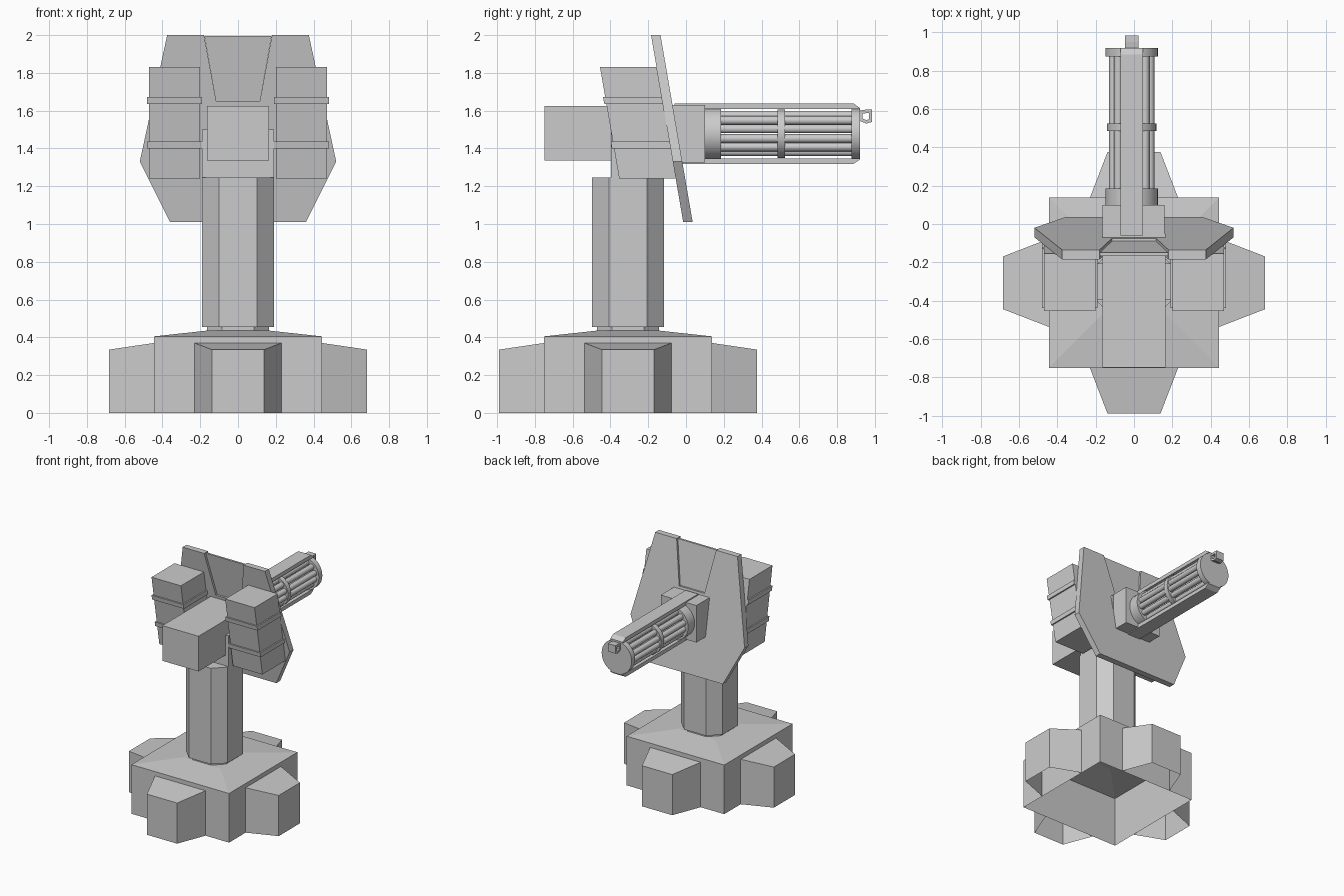
import bpy, bmesh, math
from mathutils import Matrix

if "Cube" in bpy.data.objects:
    bpy.data.objects.remove(bpy.data.objects["Cube"])

CY = -0.307            # y centre of pedestal
GX, GZ = -0.012, 1.478  # gun axis


def loft(name, rings, cap_start=True, cap_end=True):
    """Skin a list of equal-length point rings."""
    bm = bmesh.new()
    vs = [[bm.verts.new(p) for p in r] for r in rings]
    n = len(rings[0])
    for a, b in zip(vs, vs[1:]):
        for i in range(n):
            bm.faces.new((a[i], a[(i + 1) % n], b[(i + 1) % n], b[i]))
    if cap_start:
        bm.faces.new(vs[0][::-1])
    if cap_end:
        bm.faces.new(vs[-1])
    bmesh.ops.recalc_face_normals(bm, faces=bm.faces)
    me = bpy.data.meshes.new(name)
    bm.to_mesh(me)
    bm.free()
    ob = bpy.data.objects.new(name, me)
    bpy.context.collection.objects.link(ob)
    return ob


def rect(x0, x1, y0, y1, z):
    return [(x0, y0, z), (x1, y0, z), (x1, y1, z), (x0, y1, z)]


def box(name, x0, x1, y0, y1, z0, z1):
    return loft(name, [rect(x0, x1, y0, y1, z0), rect(x0, x1, y0, y1, z1)])


def square(h, z):
    return rect(-h, h, CY - h, CY + h, z)


def octagon(h, f, z):
    pts = [(h, -f), (h, f), (f, h), (-f, h), (-h, f), (-h, -f), (-f, -h), (f, -h)]
    return [(x, CY + y, z) for x, y in pts]


def cyl(name, x, z, r, y0, y1, n):
    ring = [(x + r * math.cos(2 * math.pi * i / n), z + r * math.sin(2 * math.pi * i / n)) for i in range(n)]
    ob = loft(name, [[(a, y, b) for a, b in ring] for y in (y0, y1)])
    ob.data.shade_smooth()
    ob.data.set_sharp_from_angle(angle=math.radians(40))
    return ob


# Hollow base with a shallow hipped roof
loft("base", [square(0.445, 0), square(0.445, 0.405), square(0.17, 0.435)], cap_start=False)

# Four tapered feet, open below
for k in range(4):
    foot = loft("foot", [
        [(-0.23, -0.445, 0), (0.23, -0.445, 0), (0.23, -0.445, 0.37), (-0.23, -0.445, 0.37)],
        [(-0.138, -0.683, 0), (0.138, -0.683, 0), (0.138, -0.683, 0.335), (-0.138, -0.683, 0.335)]],
        cap_start=False)
    bm = bmesh.new()
    bm.from_mesh(foot.data)
    under = [f for f in bm.faces if all(v.co.z < 0.01 for v in f.verts)]
    bmesh.ops.delete(bm, geom=under, context='FACES')
    bm.to_mesh(foot.data)
    bm.free()
    foot.data.transform(Matrix.Translation((0, CY, 0)) @ Matrix.Rotation(k * math.pi / 2, 4, 'Z'))

# Column and collar
loft("column_collar", [octagon(0.165, 0.085, 0.43), octagon(0.165, 0.085, 0.456)])
loft("column", [octagon(0.19, 0.1, 0.456), octagon(0.19, 0.1, 1.247)])

# Cradle between column and gun body
loft("cradle", [rect(-0.185, 0.185, CY - 0.09, CY + 0.1, 1.247), rect(-0.165, 0.165, CY - 0.09, CY + 0.1, 1.34)])
for s in (-1, 1):
    x0, x1 = sorted((s * 0.16, s * 0.19))
    box("cradle_cheek", x0, x1, CY - 0.09, CY + 0.1, 1.247, 1.5)

# Gun body and front housing
box("gun_body", -0.165, 0.165, -0.75, -0.05, 1.335, 1.625)
box("gun_housing", -0.165, 0.16, -0.1, 0.10, 1.325, 1.63)

# Sloped shield with notch at the top
SL = -0.172


def shield_y(z, off):
    return -0.135 + SL * (z - 2.0) - off


outline = [(0.115, 1.65), (0.18, 2.0), (0.375, 2.0), (0.52, 1.33), (0.36, 1.01)]
outline += [(-x, z) for x, z in reversed(outline)]
loft("shield", [[(x, shield_y(z, off), z) for x, z in outline] for off in (0.05, 0)])

# Thin panel filling the notch
notch = [(-0.115, 1.65), (0.115, 1.65), (0.178, 1.995), (-0.178, 1.995)]
loft("shield_window", [[(x, shield_y(z, off), z) for x, z in notch] for off in (0.032, 0.015)])


# Slanted side pods with two bands each
def pod_ring(s, z, grow):
    y0 = -0.455 + SL * (z - 1.83)
    x0, x1 = sorted((s * (0.202 - grow), s * (0.47 + grow)))
    return rect(x0, x1, y0 - grow, y0 + 0.30, z)


for s in (-1, 1):
    loft("pod", [pod_ring(s, 1.24, 0), pod_ring(s, 1.83, 0)])
    for z in (1.40, 1.635):
        loft("pod_band", [pod_ring(s, z, 0.011), pod_ring(s, z + 0.037, 0.011)])

# Rotary gun: rear collar, middle ring, muzzle disc, barrels
cyl("rear_collar", GX, GZ, 0.137, 0.09, 0.185, 32)
cyl("middle_ring", GX, GZ, 0.129, 0.485, 0.525, 32)
cyl("muzzle_disc", GX, GZ, 0.137, 0.875, 0.92, 32)
for i in range(12):
    a = 2 * math.pi * (i + 0.5) / 12
    cyl("barrel", GX + 0.099 * math.cos(a), GZ + 0.099 * math.sin(a), 0.023, 0.18, 0.88, 12)

# Top and bottom rails with chamfered tips
for s in (-1, 1):
    prof = [(-0.06, 0.13), (0.92, 0.13), (0.92, 0.137), (0.885, 0.161), (-0.06, 0.161)]
    loft("rail", [[(x, y, GZ + s * h) for y, h in prof] for x in (GX - 0.058, GX + 0.058)])

# Front sight: pierced loop on the muzzle
outer = [(0.915, 1.548), (0.955, 1.532), (0.985, 1.54), (0.985, 1.605), (0.95, 1.605), (0.915, 1.60)]
cy, cz = 0.953, 1.568
inner = [(cy + (y - cy) * 0.5, cz + (z - cz) * 0.5) for y, z in outer]
xa, xb = GX - 0.035, GX + 0.035
rings = [[(x, y, z) for y, z in p] for p, x in ((outer, xa), (outer, xb), (inner, xb), (inner, xa), (outer, xa))]
sight = loft("front_sight", rings, False, False)
bm = bmesh.new()
bm.from_mesh(sight.data)
bmesh.ops.remove_doubles(bm, verts=bm.verts, dist=1e-5)
bmesh.ops.recalc_face_normals(bm, faces=bm.faces)
bm.to_mesh(sight.data)
bm.free()
